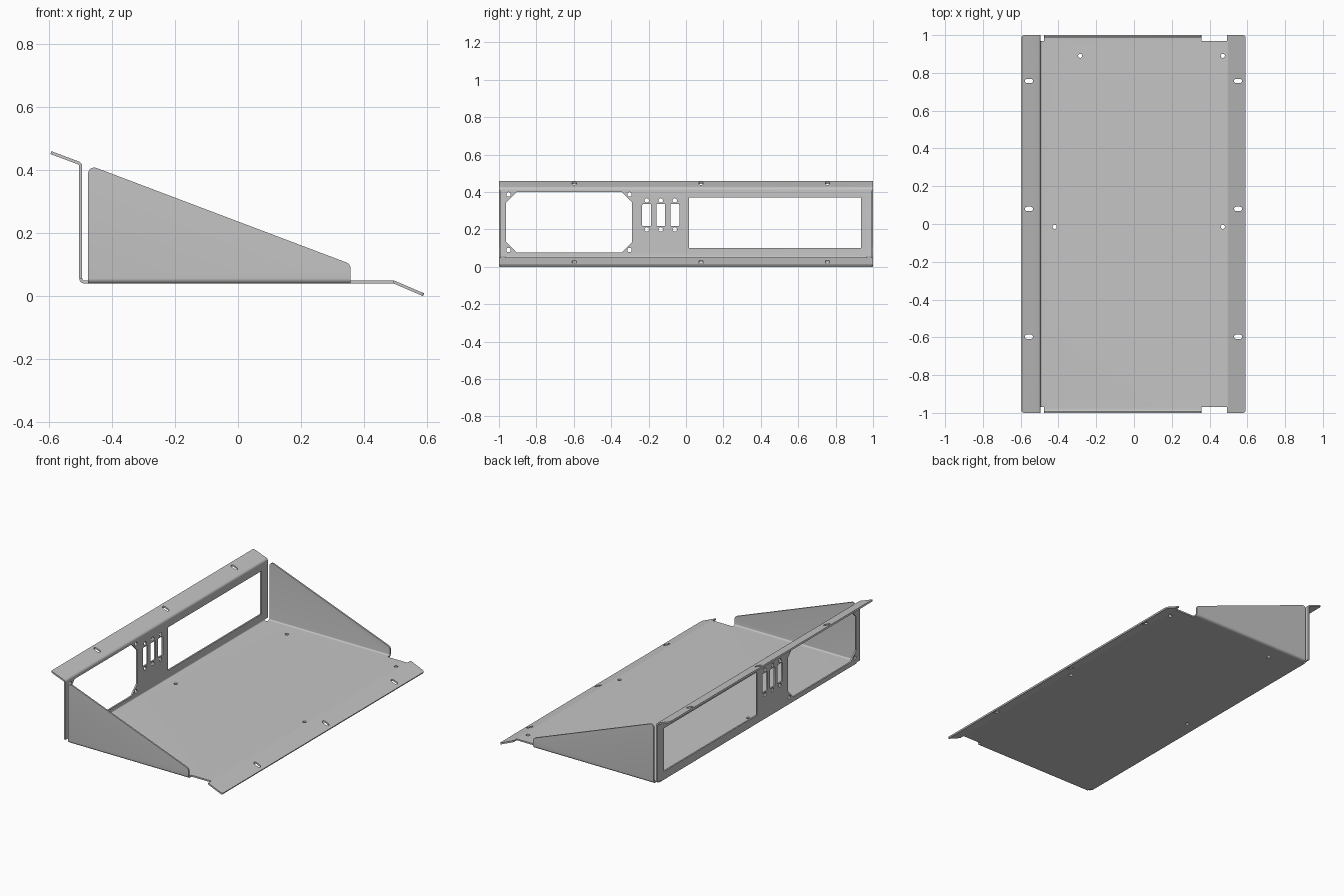
import bpy, bmesh, math
from mathutils import Vector

if "Cube" in bpy.data.objects:
    bpy.data.objects.remove(bpy.data.objects["Cube"])

T = 0.0095          # sheet thickness
BEND = 0.012        # bend radius on the centre line
FLOOR_Z = 0.0447    # centre line of the floor sheet
EDGE_Y = 0.968      # where the floor ends and the side bends begin

metal = bpy.data.materials.new("grey metal")
metal.use_nodes = True
GREY = (0.56, 0.56, 0.56, 1)
metal.diffuse_color = GREY
metal.node_tree.nodes["Principled BSDF"].inputs["Base Color"].default_value = GREY


def fillet(points, radius, closed=True, steps=6):
    """Round the corners of a 2D path with arcs."""
    pts = [Vector(p) for p in points]
    out = []
    for i, p in enumerate(pts):
        if not closed and i in (0, len(pts) - 1):
            out.append(p)
            continue
        a = (pts[i - 1] - p).normalized()
        b = (pts[(i + 1) % len(pts)] - p).normalized()
        half = a.angle(b) / 2
        centre = p + (a + b).normalized() * radius / math.sin(half)
        start = (p + a * radius / math.tan(half) - centre).normalized()
        end = (p + b * radius / math.tan(half) - centre).normalized()
        for k in range(steps + 1):
            out.append(centre + start.slerp(end, k / steps).normalized() * radius)
    return out


def strip(path):
    """Thicken an open path into a sheet cross-section."""
    left, right = [], []
    for i, p in enumerate(path):
        before = path[i] - path[i - 1] if i else path[1] - path[0]
        after = path[i + 1] - path[i] if i < len(path) - 1 else before
        tangent = (before.normalized() + after.normalized()).normalized()
        stretch = tangent.dot(before.normalized())
        side = Vector((-tangent.y, tangent.x)) * T / 2 / stretch
        left.append(p + side)
        right.append(p - side)
    return left + right[::-1]


def rect(u0, u1, v0, v1):
    return [(u0, v0), (u1, v0), (u1, v1), (u0, v1)]


def circle(u, v, r, n=20):
    return [(u + r * math.cos(math.tau * k / n), v + r * math.sin(math.tau * k / n)) for k in range(n)]


def solid(name, prisms):
    """Object made of prisms: (outline, axis, low, high)."""
    bm = bmesh.new()
    for outline, axis, low, high in prisms:
        def place(p, d):
            c = [p[0], p[1]]
            c.insert("xyz".index(axis), d)
            return c
        ends = [[bm.verts.new(place(p, d)) for p in outline] for d in (low, high)]
        for ring in ends:
            bm.faces.new(ring)
        for i in range(len(outline)):
            bm.faces.new((ends[0][i - 1], ends[0][i], ends[1][i], ends[1][i - 1]))
    bmesh.ops.recalc_face_normals(bm, faces=bm.faces)
    mesh = bpy.data.meshes.new(name)
    bm.to_mesh(mesh)
    bm.free()
    mesh.materials.append(metal)
    obj = bpy.data.objects.new(name, mesh)
    bpy.context.collection.objects.link(obj)
    return obj


def carve(obj, operation, cutter):
    """Apply a boolean and discard its cutter."""
    cutter.hide_render = True
    mod = obj.modifiers.new("carve", "BOOLEAN")
    mod.operation, mod.object, mod.solver = operation, cutter, "EXACT"
    bpy.context.view_layer.objects.active = obj
    bpy.ops.object.modifier_apply(modifier=mod.name)
    bpy.data.objects.remove(cutter)


def smooth(obj):
    bpy.ops.object.select_all(action="DESELECT")
    obj.select_set(True)
    bpy.context.view_layer.objects.active = obj
    bpy.ops.object.shade_smooth_by_angle(angle=math.radians(30))


# Main bent sheet: upper lip, rear wall, floor and lower lip
path = [(-0.594, 0.4555), (-0.499, 0.42), (-0.499, FLOOR_Z), (0.495, FLOOR_Z), (0.589, 0.0045)]
body = solid("bent_chassis", [(strip(fillet(path, BEND, closed=False)), "y", -1, 1)])
plan = fillet(rect(-0.597, 0.592, -1, 1), 0.016)
carve(body, "INTERSECT", solid("plan_trim", [(plan, "z", -0.1, 0.6)]))

cuts = []

# Corner relief beside the floor
for low, high in ((-1.1, -EDGE_Y), (EDGE_Y, 1.1)):
    cuts.append((rect(-0.65, 0.493, low, high), "z", -0.1, 0.055))

# Slots along both lips
for x in (-0.556, 0.551):
    for y in (-0.597, 0.08, 0.757):
        slot = fillet(rect(x - 0.021, x + 0.021, y - 0.0115, y + 0.0115), 0.011)
        cuts.append((slot, "z", -0.1, 0.6))

# Floor screw holes
for x, y in ((-0.285, 0.89), (0.47, 0.89), (-0.42, -0.015), (0.47, -0.015)):
    cuts.append((circle(x, y, 0.011), "z", -0.1, 0.2))

# Rear wall: chamfered fan opening with screw holes, wide opening, connector slots
wall = []
y0, y1, z0, z1, c = -0.962, -0.288, 0.077, 0.4, 0.056
wall.append([(y0 + c, z0), (y1 - c, z0), (y1, z0 + c), (y1, z1 - c),
             (y1 - c, z1), (y0 + c, z1), (y0, z1 - c), (y0, z0 + c)])
for y in (-0.949, -0.302):
    for z in (0.09, 0.387):
        wall.append(circle(y, z, 0.012))
wall.append(rect(0.016, 0.936, 0.1, 0.37))
for y in (-0.21, -0.135, -0.06):
    wall.append(fillet(rect(y - 0.024, y + 0.024, 0.217, 0.336), 0.005, steps=3))
    wall += [circle(y, z, 0.012) for z in (0.2, 0.355)]
cuts += [(outline, "x", -0.53, -0.47) for outline in wall]

carve(body, "DIFFERENCE", solid("wall_and_floor_cutters", cuts))
smooth(body)

# Sloped side panels, bent up from the floor edges
panel_outline = [(-0.476, 0.0), (-0.476, 0.417), (0.357, 0.102), (0.357, 0.0)]
for name, s in (("left_side_panel", 1), ("right_side_panel", -1)):
    bend = [(s * EDGE_Y, FLOOR_Z), (s * (1 - T / 2), FLOOR_Z), (s * (1 - T / 2), 0.5)]
    panel = solid(name, [(strip(fillet(bend, BEND, closed=False)), "x", -0.55, 0.45)])
    trim = solid("panel_trim", [(fillet(panel_outline, 0.02), "y", -1.2, 1.2)])
    carve(panel, "INTERSECT", trim)
    smooth(panel)
